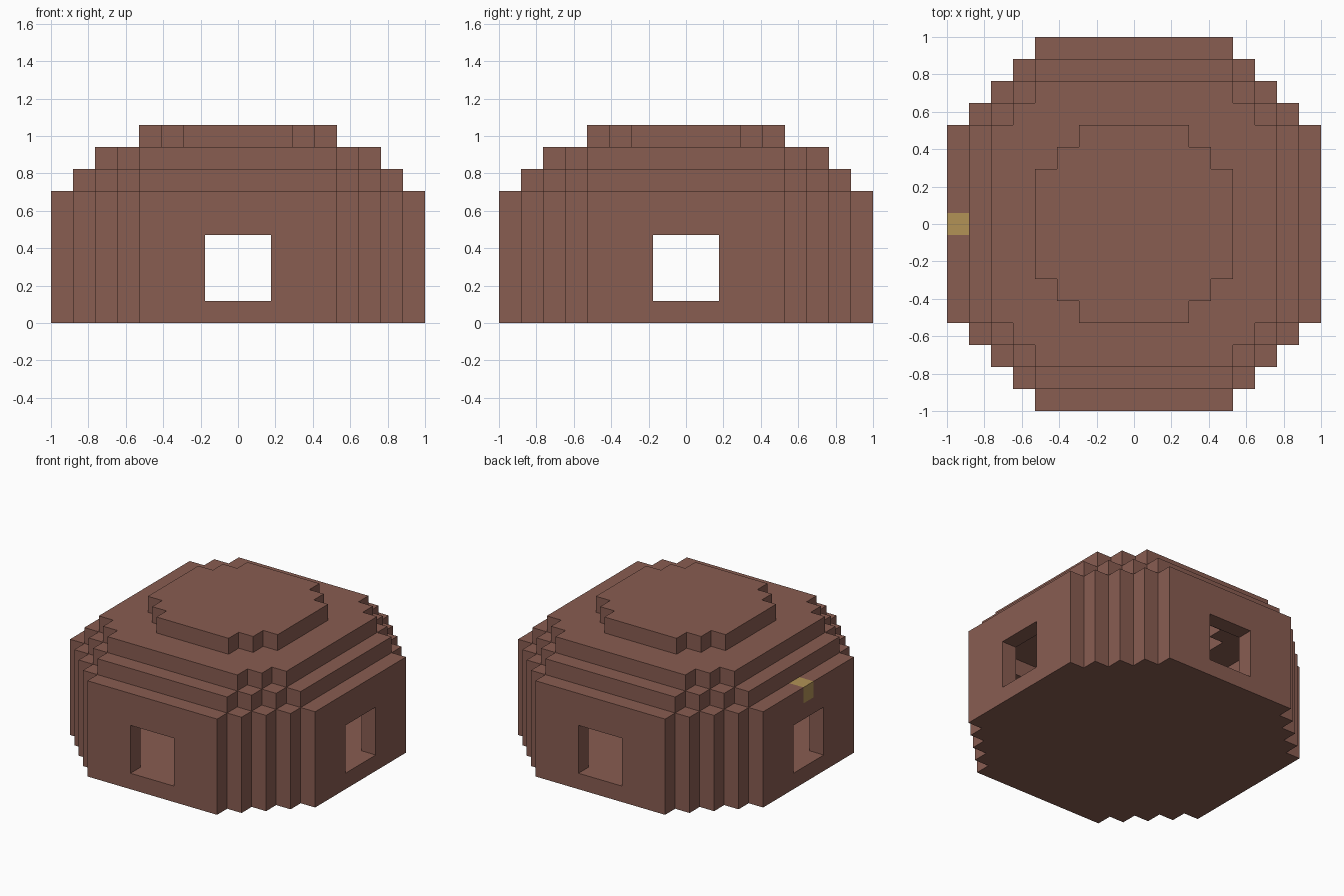
import bpy
import bmesh
from mathutils import Vector

cube = bpy.data.objects.get("Cube")
if cube:
    bpy.data.objects.remove(cube)

U = 2 / 17  # edge of one block
SPAN = range(-8, 9)


def material(name, colour):
    m = bpy.data.materials.new(name)
    m.use_nodes = True
    m.diffuse_color = (*colour, 1)
    m.node_tree.nodes["Principled BSDF"].inputs["Base Color"].default_value = (*colour, 1)
    return m


brown = material("brown clay", (0.25, 0.109, 0.083))
yellow = material("yellow lamp", (0.445, 0.288, 0.093))


def disc(reach, flat):
    """Block disc: straight sides of half-length flat, stepped diagonals."""
    return {(x, y) for x in SPAN for y in SPAN
            if max(abs(x), abs(y)) <= reach and abs(x) + abs(y) <= reach + flat}


def layer(cells, *heights):
    return {(x, y, z) for x, y in cells for z in heights}


wall_disc, low_disc, mid_disc, cap_disc = disc(8, 4), disc(7, 4), disc(6, 4), disc(4, 2)

# Square openings through the middle of each of the four walls
openings = {(x, y, z) for x, y in wall_disc for z in (1, 2, 3)
            if min(abs(x), abs(y)) <= 1}
lamp = {(-8, 0, 5)}

parts = {
    "floor": (layer(wall_disc, 0), brown),
    "wall": (layer(wall_disc - low_disc, 1, 2, 3, 4, 5) - openings - lamp, brown),
    "lower_roof_step": (layer(low_disc - mid_disc, 6), brown),
    "upper_roof_step": (layer(mid_disc - cap_disc, 7), brown),
    "roof_cap": (layer(cap_disc, 8), brown),
    "wall_lamp": (lamp, yellow),
}
solid = set().union(*(cells for cells, _ in parts.values()))


def build(name, cells, mat):
    """Skin the blocks, leaving out faces that touch another block."""
    bm = bmesh.new()
    for cell in cells:
        centre = Vector(cell) + Vector((0, 0, 0.5))
        for axis in range(3):
            for sign in (-1, 1):
                n = Vector((0, 0, 0))
                n[axis] = sign
                if tuple(int(c + d) for c, d in zip(cell, n)) in solid:
                    continue
                a = Vector((n.y, n.z, n.x)) / 2
                b = n.cross(a)
                mid = centre + n / 2
                corners = (mid - a - b, mid + a - b, mid + a + b, mid - a + b)
                bm.faces.new([bm.verts.new(c * U) for c in corners])
    bmesh.ops.remove_doubles(bm, verts=bm.verts, dist=U / 100)
    mesh = bpy.data.meshes.new(name)
    bm.to_mesh(mesh)
    bm.free()
    mesh.materials.append(mat)
    bpy.context.collection.objects.link(bpy.data.objects.new(name, mesh))


for part_name, (blocks, part_mat) in parts.items():
    build(part_name, blocks, part_mat)
